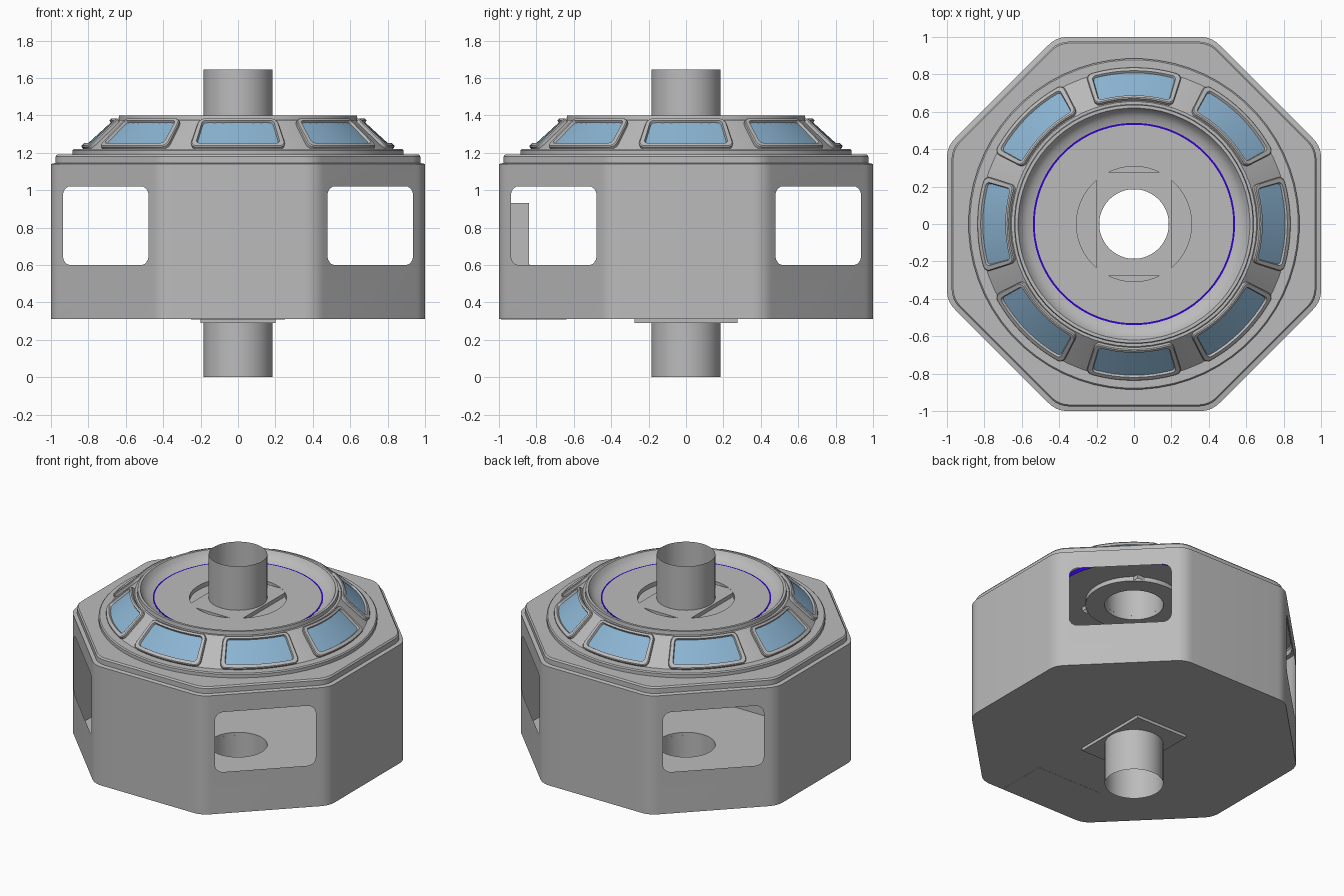
import bpy, bmesh, math
from math import sin, cos, radians, pi
from mathutils import Vector

if "Cube" in bpy.data.objects:
    bpy.data.objects.remove(bpy.data.objects["Cube"])

N = 64  # points per loop: 8 octagon corners x 8


def material(name, rgb):
    m = bpy.data.materials.new(name)
    m.diffuse_color = (*rgb, 1)
    m.use_nodes = True
    m.node_tree.nodes["Principled BSDF"].inputs["Base Color"].default_value = m.diffuse_color
    return m


GREY = material("hull_grey", (0.50, 0.50, 0.50))
BLUE = material("window_blue", (0.26, 0.46, 0.65))
VIOLET = material("light_violet", (0.03, 0.0, 0.55))


def finish(name, bm, mat):
    bmesh.ops.recalc_face_normals(bm, faces=bm.faces)
    me = bpy.data.meshes.new(name)
    bm.to_mesh(me)
    bm.free()
    me.materials.append(mat)
    ob = bpy.data.objects.new(name, me)
    bpy.context.collection.objects.link(ob)
    bpy.ops.object.select_all(action='DESELECT')
    ob.select_set(True)
    bpy.context.view_layer.objects.active = ob
    bpy.ops.object.shade_smooth_by_angle(angle=radians(30))
    return ob


def circle(r, z):
    angles = [radians(22.5 + (i - 3.5) * 360 / N) for i in range(N)]
    return [Vector((r * cos(a), r * sin(a), z)) for a in angles]


def octagon(s, z, t=0.06):
    """Octagon of half width s with rounded corners, 8 points per corner."""
    R = s / cos(pi / 8)
    c = [Vector((R * cos(pi / 8 + j * pi / 4), R * sin(pi / 8 + j * pi / 4), z)) for j in range(8)]
    pts = []
    for j in range(8):
        p = c[j]
        a = p + (c[j - 1] - p).normalized() * t
        b = p + (c[(j + 1) % 8] - p).normalized() * t
        for k in range(8):
            f = k / 7
            pts.append(a * (1 - f) ** 2 + p * 2 * f * (1 - f) + b * f * f)
    return pts


def rounded_rect(hw, hh, r, n=5, sub=1):
    corners = []
    for k, (sx, sy) in enumerate([(1, 1), (-1, 1), (-1, -1), (1, -1)]):
        corners.append([Vector((sx * (hw - r) + r * cos(a), sy * (hh - r) + r * sin(a)))
                        for a in [pi / 2 * (k + i / (n - 1)) for i in range(n)]])
    pts = []
    for k in range(4):
        pts += corners[k]
        a, b = corners[k][-1], corners[(k + 1) % 4][0]
        pts += [a.lerp(b, i / sub) for i in range(1, sub)]
    return pts


def loft(bm, loops, skip=None):
    """Join closed loops of equal length with quads."""
    rows = [[bm.verts.new(p) for p in lp] for lp in loops]
    n = len(rows[0])
    for r in range(len(rows) - 1):
        for i in range(n):
            if skip and skip(r, i):
                continue
            j = (i + 1) % n
            bm.faces.new((rows[r][i], rows[r][j], rows[r + 1][j], rows[r + 1][i]))
    return rows


def holed_panel(bm, outer, inner):
    """Four-cornered panel with a hole; inner has four equal corner groups."""
    n = len(inner) // 4
    hv = [bm.verts.new(p) for p in inner]
    for k in range(4):
        for i in range(n - 1):
            bm.faces.new((outer[k], hv[k * n + i], hv[k * n + i + 1]))
        bm.faces.new((outer[k], hv[k * n + n - 1], hv[(k + 1) * n % (4 * n)], outer[(k + 1) % 4]))


def revolve(name, profile, mat=GREY):
    bm = bmesh.new()
    loft(bm, [circle(r, z) for r, z in profile])
    return finish(name, bm, mat)


# Octagonal body: floor, walls with openings on the diagonals, stepped lid
def is_opening(row, i):
    return row == 1 and i % 16 == 7


bm = bmesh.new()
rows = loft(bm, [circle(0.186, 0.31), octagon(1, 0.31), octagon(1, 1.14),
                 octagon(0.975, 1.145), octagon(0.975, 1.18), octagon(0.967, 1.19),
                 circle(0.885, 1.19)], is_opening)
for i in range(7, N, 16):
    lo, hi = rows[1], rows[2]
    a, b = lo[i], lo[(i + 1) % N]
    mid = (a.co + b.co) / 2
    u = (b.co - a.co).normalized()
    hole = [Vector((mid.x, mid.y, 0.81)) + u * p.x + Vector((0, 0, p.y))
            for p in rounded_rect(0.325, 0.21, 0.055, 7)]
    holed_panel(bm, [hi[(i + 1) % N], hi[i], a, b], hole)
finish("octagon_body", bm, GREY)

# Conical roof ring, raised rim and cove down to the deck
revolve("roof_ring", [(0.885, 1.19), (0.885, 1.213), (0.878, 1.22), (0.825, 1.22),
                      (0.655, 1.375), (0.64, 1.375), (0.637, 1.40), (0.62, 1.40),
                      (0.605, 1.375), (0.575, 1.35), (0.54, 1.34)])

# Sunken deck with a round well, and the violet light strip round it
revolve("top_deck", [(0.54, 1.34), (0.308, 1.34), (0.308, 1.31), (0.186, 1.31)])
revolve("light_strip", [(0.531, 1.342), (0.541, 1.342), (0.541, 1.31)], VIOLET)

# Open docking tubes
revolve("upper_tube", [(0.186, 1.31), (0.186, 1.645)])
revolve("lower_tube", [(0.186, 0.0), (0.186, 0.31)])


# Rectangular collar plates round the tubes
def collar(name, z_face, z_back):
    bm = bmesh.new()
    xy = [(0.2, 0.275), (-0.2, 0.275), (-0.2, -0.275), (0.2, -0.275)]
    face, back = loft(bm, [[Vector((x, y, z)) for x, y in xy] for z in (z_face, z_back)])
    ring = [Vector((0.186 * cos(a), 0.186 * sin(a), z_face))
            for k in range(4) for a in [pi / 2 * (k + i / 12) for i in range(12)]]
    holed_panel(bm, face, ring)
    return finish(name, bm, GREY)


collar("upper_collar", 1.338, 1.311)
collar("lower_collar", 0.29, 0.31)


# Eight roof windows lying on the cone
def on_cone(angle, r, off):
    rr = r + 0.674 * off
    z = 1.22 + (0.825 - r) * 0.155 / 0.17 + 0.739 * off
    return Vector((rr * cos(angle), rr * sin(angle), z))


def frame_loop(centre, half_deg, r0, r1, corner, off):
    m = (r0 + r1) / 2
    pts = rounded_rect((r1 - r0) / 2, radians(half_deg) * m, corner, 5, 8)
    return [on_cone(centre + p.y / m, m + p.x, off) for p in pts]


for w in range(8):
    c = w * pi / 4
    bm = bmesh.new()
    loft(bm, [frame_loop(c, 18, 0.66, 0.826, 0.03, -0.004),
              frame_loop(c, 18, 0.66, 0.826, 0.03, 0.016),
              frame_loop(c, 17.6, 0.664, 0.822, 0.027, 0.021),
              frame_loop(c, 16, 0.674, 0.806, 0.018, 0.021),
              frame_loop(c, 15.6, 0.678, 0.802, 0.016, 0.0)])
    finish(f"window_frame_{w + 1}", bm, GREY)
    bm = bmesh.new()
    angles = [c + radians(-16 + 4 * i) for i in range(9)]
    low = [bm.verts.new(on_cone(a, 0.804, 0.007)) for a in angles]
    top = [bm.verts.new(on_cone(a, 0.676, 0.007)) for a in angles]
    for i in range(8):
        bm.faces.new((low[i], low[i + 1], top[i + 1], top[i]))
    finish(f"window_glass_{w + 1}", bm, BLUE)

# Console standing inside against the front wall
bm = bmesh.new()
side = [(-0.99, 0.309), (-0.64, 0.309), (-0.64, 0.48), (-0.84, 0.605), (-0.84, 0.93), (-0.99, 0.93)]
left, right = loft(bm, [[Vector((x, y, z)) for y, z in side] for x in (-0.25, 0.25)])
bm.faces.new(left)
bm.faces.new(right)
finish("front_console", bm, GREY)
